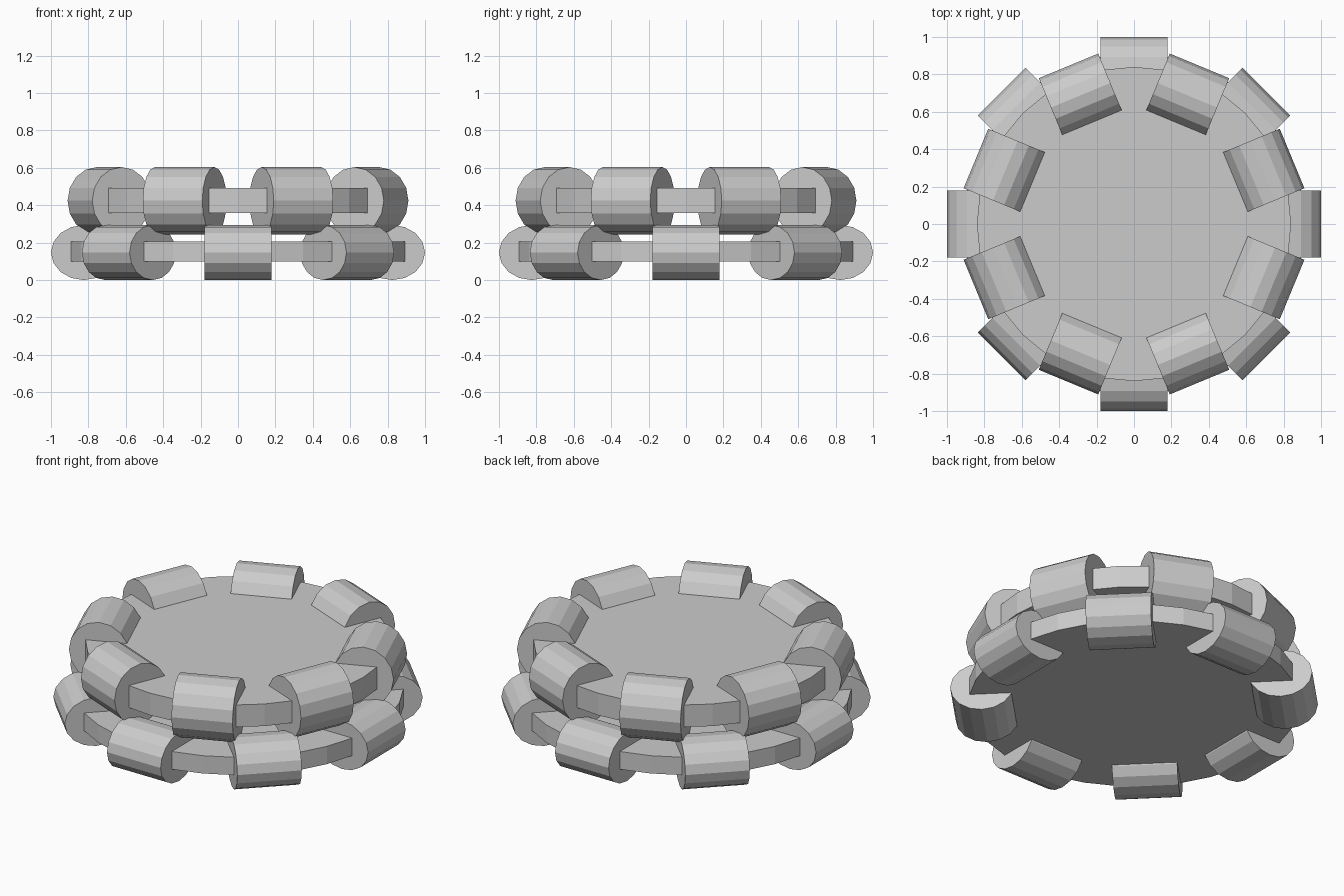
import bpy, bmesh
from math import radians
from mathutils import Matrix

if "Cube" in bpy.data.objects:
    bpy.data.objects.remove(bpy.data.objects["Cube"])


def cylinder(name, sides, depth, matrix):
    # Unit-radius capped cylinder, placed by a matrix
    bm = bmesh.new()
    bmesh.ops.create_cone(bm, cap_ends=True, segments=sides,
                          radius1=1, radius2=1, depth=depth)
    bmesh.ops.transform(bm, matrix=matrix, verts=bm.verts)
    mesh = bpy.data.meshes.new(name)
    bm.to_mesh(mesh)
    bm.free()
    obj = bpy.data.objects.new(name, mesh)
    bpy.context.collection.objects.link(obj)
    return obj


def tier(name, z, disc_radius, disc_z, disc_height, ring, half_r, half_z, length, start):
    # Solid round plate
    cylinder(name + "_disc", 32, disc_height,
             Matrix.Translation((0, 0, disc_z)) @ Matrix.Diagonal((disc_radius, disc_radius, 1, 1)))
    # Eight rollers lying tangent to the rim, slightly oval in section
    for i in range(8):
        m = (Matrix.Rotation(radians(start + 45 * i), 4, 'Z')
             @ Matrix.Translation((ring, 0, z))
             @ Matrix.Diagonal((half_r, 1, half_z, 1))
             @ Matrix.Rotation(radians(90), 4, 'X'))
        cylinder(f"{name}_roller_{i + 1}", 16, length, m)


# Lower, wider tier and upper tier turned by half a step
tier("lower", 0.147, 0.91, 0.152, 0.108, 0.825, 0.175, 0.147, 0.36, 0)
tier("upper", 0.424, 0.84, 0.424, 0.134, 0.745, 0.17, 0.18, 0.344, 22.5)
